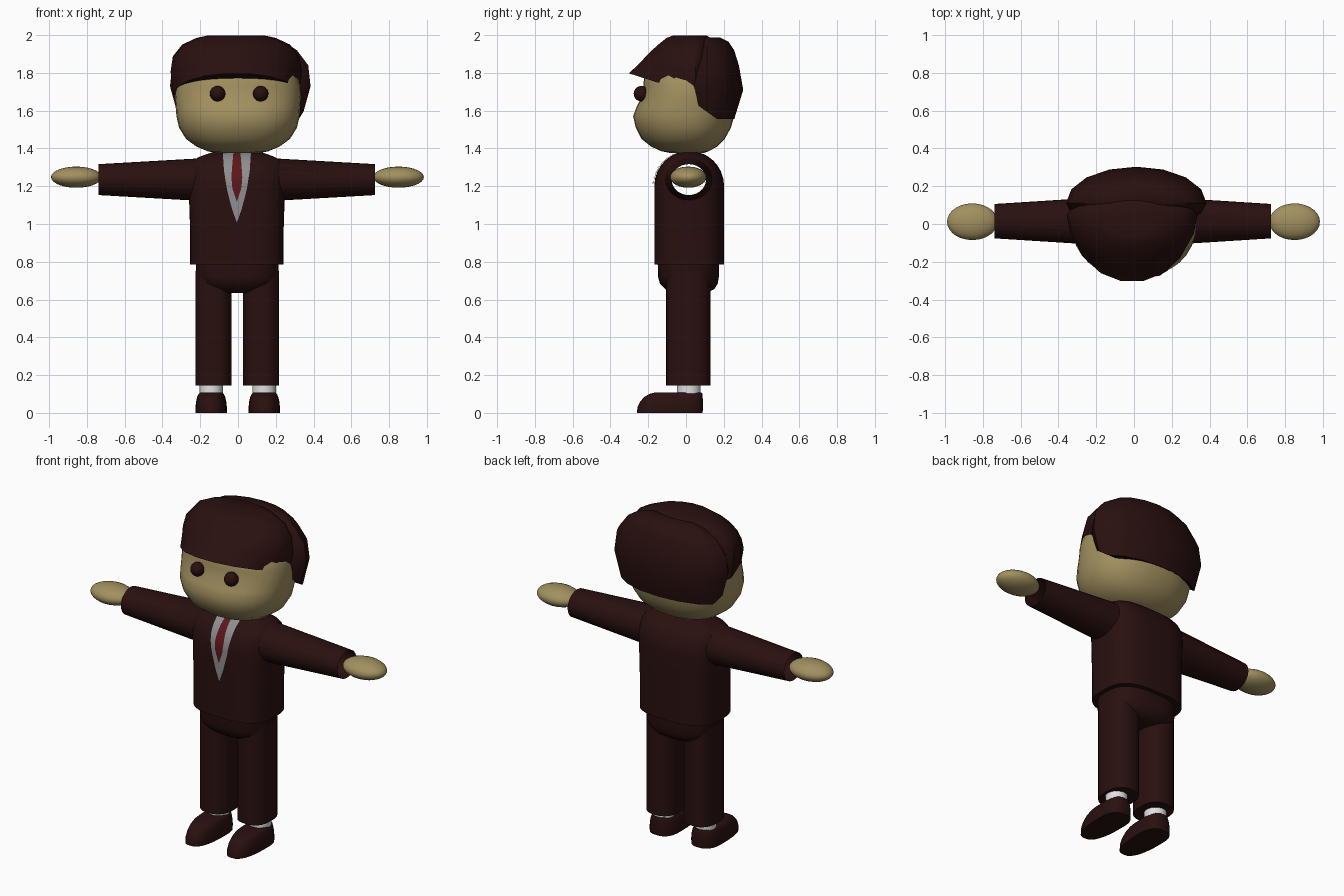
import bpy, bmesh, math
from mathutils import Matrix

if "Cube" in bpy.data.objects:
    bpy.data.objects.remove(bpy.data.objects["Cube"])


def material(name, r, g, b):
    m = bpy.data.materials.new(name)
    m.diffuse_color = (r, g, b, 1)
    m.use_nodes = True
    m.node_tree.nodes["Principled BSDF"].inputs["Base Color"].default_value = m.diffuse_color
    return m


SUIT = material("dark_maroon", 0.022, 0.005, 0.005)
SKIN = material("skin_tan", 0.36, 0.28, 0.115)
SHIRT = material("shirt_grey", 0.27, 0.27, 0.28)
TIE = material("tie_red", 0.11, 0.008, 0.010)
SOCK = material("sock_white", 0.75, 0.75, 0.75)
CX = -0.006   # centre line of the body
CY = 0.017    # depth centre of the torso


def finish(name, bm, mat, angle=45):
    bmesh.ops.recalc_face_normals(bm, faces=bm.faces)
    me = bpy.data.meshes.new(name)
    bm.to_mesh(me)
    bm.free()
    me.materials.append(mat)
    ob = bpy.data.objects.new(name, me)
    bpy.context.collection.objects.link(ob)
    smooth(ob, angle)
    return ob


def smooth(ob, angle=45):
    bpy.ops.object.select_all(action='DESELECT')
    ob.select_set(True)
    bpy.context.view_layer.objects.active = ob
    bpy.ops.object.shade_smooth_by_angle(angle=math.radians(angle))


def loft(name, rings, mat, cx=0.0, cy=0.0, power=2.0, seg=32, angle=45):
    """Stack of rounded rings (z, half width, front y, back y); z may depend on y."""
    bm = bmesh.new()
    loops = []
    for z, hx, yf, yb in rings:
        loop = []
        for i in range(seg):
            a = 2 * math.pi * i / seg
            c, s = math.cos(a), math.sin(a)
            x = cx + hx * math.copysign(abs(c) ** (2 / power), c)
            d = abs(s) ** (2 / power)
            y = cy + d * ((yb - cy) if s > 0 else (yf - cy))
            loop.append(bm.verts.new((x, y, z(y) if callable(z) else z)))
        loops.append(loop)
    for lo, hi in zip(loops, loops[1:]):
        for i in range(seg):
            j = (i + 1) % seg
            bm.faces.new((lo[i], lo[j], hi[j], hi[i]))
    bm.faces.new(loops[0])
    bm.faces.new(loops[-1])
    return finish(name, bm, mat, angle)


def ball(name, centre, size, mat, u=24, v=14, axis='Z'):
    bm = bmesh.new()
    bmesh.ops.create_uvsphere(bm, u_segments=u, v_segments=v, radius=1)
    if axis == 'X':
        bmesh.ops.rotate(bm, verts=bm.verts, matrix=Matrix.Rotation(math.pi / 2, 3, 'Y'))
    bmesh.ops.scale(bm, vec=size, verts=bm.verts)
    bmesh.ops.translate(bm, vec=centre, verts=bm.verts)
    return finish(name, bm, mat)


# Head: wide jaw, slightly recessed eye area
loft("head", [
    (1.375, 0.11, -0.08, 0.09), (1.385, 0.16, -0.13, 0.12), (1.41, 0.22, -0.185, 0.165),
    (1.45, 0.275, -0.235, 0.205), (1.51, 0.312, -0.266, 0.238), (1.57, 0.326, -0.28, 0.255),
    (1.62, 0.33, -0.262, 0.262), (1.67, 0.333, -0.236, 0.265), (1.73, 0.33, -0.226, 0.265),
    (1.80, 0.31, -0.22, 0.25), (1.88, 0.24, -0.16, 0.19)], SKIN, power=2.25)
for side, x in (("left", -0.108), ("right", 0.12)):
    ball(side + "_eye", (x, -0.236, 1.69), (0.041, 0.041, 0.041), SUIT, 16, 10)

# Hair: fringe sweeping forward, and a fuller back piece
loft("hair_fringe", [
    (lambda y: 1.80 - 0.32 * (y + 0.31), 0.332, -0.308, 0.12),
    (lambda y: 1.85 - 0.15 * (y + 0.24), 0.347, -0.25, 0.13),
    (lambda y: 1.90 - 0.05 * (y + 0.2), 0.335, -0.205, 0.14),
    (1.95, 0.285, -0.15, 0.14), (1.985, 0.21, -0.105, 0.13), (1.998, 0.15, -0.07, 0.11)],
    SUIT, cx=-0.01, cy=0.05, seg=18)
loft("hair_back", [
    (lambda y: max(1.555, 1.70 - 0.75 * (y + 0.03)), 0.335, -0.01, 0.255),
    (lambda y: 1.73 - 0.1 * (y - 0.1), 0.372, -0.03, 0.303),
    (1.84, 0.36, 0.03, 0.28), (1.92, 0.30, 0.07, 0.255),
    (1.965, 0.23, 0.08, 0.225), (1.988, 0.14, 0.09, 0.18)],
    SUIT, cx=0.012, cy=0.11, seg=16)


# Jacket body with a rounded shoulder line
def depth(z):
    return 0.185 * math.sqrt(max(0.02, 1 - (max(0, z - 1.2) / 0.187) ** 2))


widths = [(0.785, 0.247), (0.95, 0.247), (1.10, 0.252), (1.20, 0.255), (1.24, 0.255),
          (1.28, 0.255), (1.31, 0.25), (1.335, 0.235), (1.355, 0.20), (1.37, 0.16), (1.383, 0.12)]
jacket = loft("jacket", [(z, w, CY - depth(z), CY + depth(z)) for z, w in widths],
              SUIT, CX, CY, power=3, seg=40)

# Sleeves: tapered tubes joined to the jacket, open at the cuffs
for side in (-1, 1):
    bm = bmesh.new()
    bmesh.ops.create_cone(bm, cap_ends=True, segments=28, radius1=0.128, radius2=0.091, depth=0.582)
    bmesh.ops.rotate(bm, verts=bm.verts, matrix=Matrix.Rotation(side * math.pi / 2, 3, 'Y'))
    bmesh.ops.scale(bm, vec=(1, 1, 0.9), verts=bm.verts)
    bmesh.ops.translate(bm, vec=(CX + side * 0.441, 0.015, 1.235), verts=bm.verts)
    sleeve = finish("sleeve", bm, SUIT)
    bpy.context.view_layer.objects.active = jacket
    mod = jacket.modifiers.new("join_sleeve", 'BOOLEAN')
    mod.operation, mod.solver, mod.object = 'UNION', 'EXACT', sleeve
    bpy.ops.object.modifier_apply(modifier=mod.name)
    bpy.data.objects.remove(sleeve)
    label = "left" if side < 0 else "right"
    ball(label + "_hand", (CX + 0.003 + side * 0.853, 0.012, 1.248), (0.134, 0.097, 0.056),
         SKIN, axis='X')
bm = bmesh.new()
bm.from_mesh(jacket.data)
cuffs = [f for f in bm.faces if abs(f.calc_center_median().x - CX) > 0.725 and abs(f.normal.x) > 0.9]
bmesh.ops.delete(bm, geom=cuffs, context='FACES_ONLY')
bm.to_mesh(jacket.data)
bm.free()
smooth(jacket)


# Shirt front and tie: thin plates following the jacket front
def plate(name, rows, lift, mat):
    bm = bmesh.new()
    prev = None
    zs = [1.383 - i * 0.0125 for i in range(31)]
    zs = [z for z in zs if z > rows[-1][0]] + [rows[-1][0]]
    for z in zs:
        for (z0, w0), (z1, w1) in zip(rows, rows[1:]):
            if z1 <= z <= z0:
                w = w0 + (w1 - w0) * (z0 - z) / (z0 - z1)
        row = [bm.verts.new((CX + k * w, CY - depth(z) - lift + 0.003 * (k * w / 0.08) ** 2, z))
               for k in (-1, 0, 1)]
        if prev:
            for i in (0, 1):
                bm.faces.new((prev[i], row[i], row[i + 1], prev[i + 1]))
        prev = row
    bmesh.ops.remove_doubles(bm, verts=bm.verts, dist=0.0002)
    ob = finish(name, bm, mat)
    if sum(p.normal.y for p in ob.data.polygons) > 0:
        ob.data.flip_normals()


plate("shirt_front", [(1.384, 0.075), (1.28, 0.068), (1.18, 0.052), (1.08, 0.026), (1.01, 0.001)],
      0.005, SHIRT)
plate("tie", [(1.384, 0.018), (1.34, 0.022), (1.25, 0.029), (1.19, 0.024), (1.12, 0.001)],
      0.009, TIE)

# Trousers: hips and two legs
loft("hips", [(0.635, 0.10, -0.08, 0.11), (0.655, 0.16, -0.11, 0.15), (0.685, 0.20, -0.138, 0.168),
              (0.72, 0.217, -0.148, 0.174), (0.80, 0.22, -0.15, 0.176)], SUIT, -0.004, 0.013, 2.7)
for side, leg_x, foot_x in (("left", -0.13, -0.142), ("right", 0.122, 0.139)):
    loft(side + "_trouser_leg", [(0.145, 0.096, -0.105, 0.13), (0.45, 0.096, -0.105, 0.13),
                                 (0.75, 0.096, -0.105, 0.13)], SUIT, leg_x, 0.012, 2.5)
    # Sock and shoe
    loft(side + "_sock", [(0.08, 0.062, -0.048, 0.078), (0.17, 0.062, -0.048, 0.078)],
         SOCK, foot_x, 0.015)
    loft(side + "_shoe", [(0.0, 0.083, -0.26, 0.088), (0.03, 0.083, -0.257, 0.09),
                          (0.06, 0.080, -0.243, 0.09), (0.085, 0.074, -0.22, 0.088),
                          (0.10, 0.067, -0.195, 0.087), (0.108, 0.058, -0.165, 0.082)],
         SUIT, foot_x, -0.03, 2.6)
